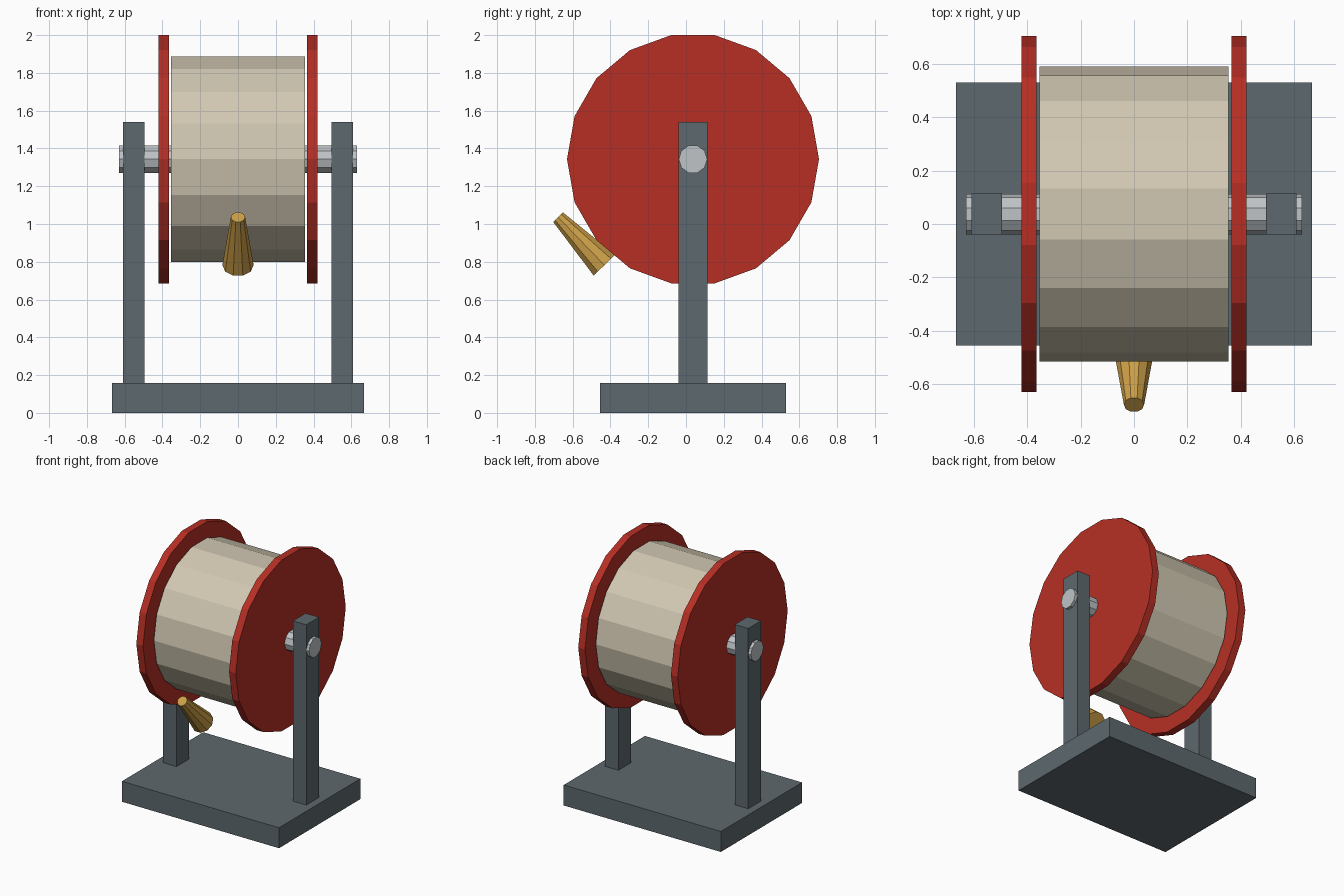
import bpy, bmesh
from math import cos, sin, pi
from mathutils import Vector

cube = bpy.data.objects.get("Cube")
if cube:
    bpy.data.objects.remove(cube, do_unlink=True)

AXIS_Y, AXIS_Z = 0.037, 1.343


def material(name, rgb):
    m = bpy.data.materials.new(name)
    m.use_nodes = True
    m.diffuse_color = (*rgb, 1)
    m.node_tree.nodes["Principled BSDF"].inputs["Base Color"].default_value = (*rgb, 1)
    return m


slate = material("slate grey", (0.11, 0.138, 0.155))
red = material("red", (0.47, 0.028, 0.018))
beige = material("beige", (0.64, 0.58, 0.45))
steel = material("pale steel", (0.52, 0.55, 0.57))
brass = material("brass", (0.61, 0.35, 0.063))


def finish(name, bm, mat):
    bmesh.ops.recalc_face_normals(bm, faces=bm.faces)
    mesh = bpy.data.meshes.new(name)
    bm.to_mesh(mesh)
    bm.free()
    mesh.materials.append(mat)
    obj = bpy.data.objects.new(name, mesh)
    bpy.context.collection.objects.link(obj)
    return obj


def box(name, low, high, mat):
    bm = bmesh.new()
    bmesh.ops.create_cube(bm, size=1)
    for v in bm.verts:
        v.co = [l + (h - l) * (c + 0.5) for l, h, c in zip(low, high, v.co)]
    return finish(name, bm, mat)


def frustum(name, start, end, r_start, r_end, sides, side_dir, mat):
    """Flat-sided cone between two points, with a corner along side_dir."""
    start, end, u = Vector(start), Vector(end), Vector(side_dir)
    w = (end - start).normalized().cross(u)
    bm = bmesh.new()
    rings = []
    for centre, r in ((start, r_start), (end, r_end)):
        angles = [2 * pi * i / sides for i in range(sides)]
        rings.append([bm.verts.new(centre + r * (u * cos(a) + w * sin(a))) for a in angles])
        bm.faces.new(rings[-1])
    for i in range(sides):
        j = (i + 1) % sides
        bm.faces.new((rings[0][i], rings[0][j], rings[1][j], rings[1][i]))
    return finish(name, bm, mat)


def cylinder_x(name, x0, x1, radius, sides, mat):
    return frustum(name, (x0, AXIS_Y, AXIS_Z), (x1, AXIS_Y, AXIS_Z),
                   radius, radius, sides, (0, 1, 0), mat)


# Stand
box("base", (-0.667, -0.455, 0), (0.667, 0.53, 0.157), slate)
for side, s in (("left", 1), ("right", -1)):
    xs = sorted((s * 0.494, s * 0.608))
    box(side + "_post", (xs[0], AXIS_Y - 0.077, 0.157), (xs[1], AXIS_Y + 0.077, 1.54), slate)
    # Reel flanges
    cylinder_x(side + "_flange", s * 0.365, s * 0.422, 0.667, 18, red)

# Reel barrel and axle
cylinder_x("barrel", -0.354, 0.354, 0.552, 18, beige)
cylinder_x("axle", -0.63, 0.63, 0.076, 10, steel)

# Tapered nozzle, tilted up and forward
frustum("nozzle", (0, -0.432, 0.782), (0, -0.677, 1.036), 0.083, 0.038, 10, (1, 0, 0), brass)
